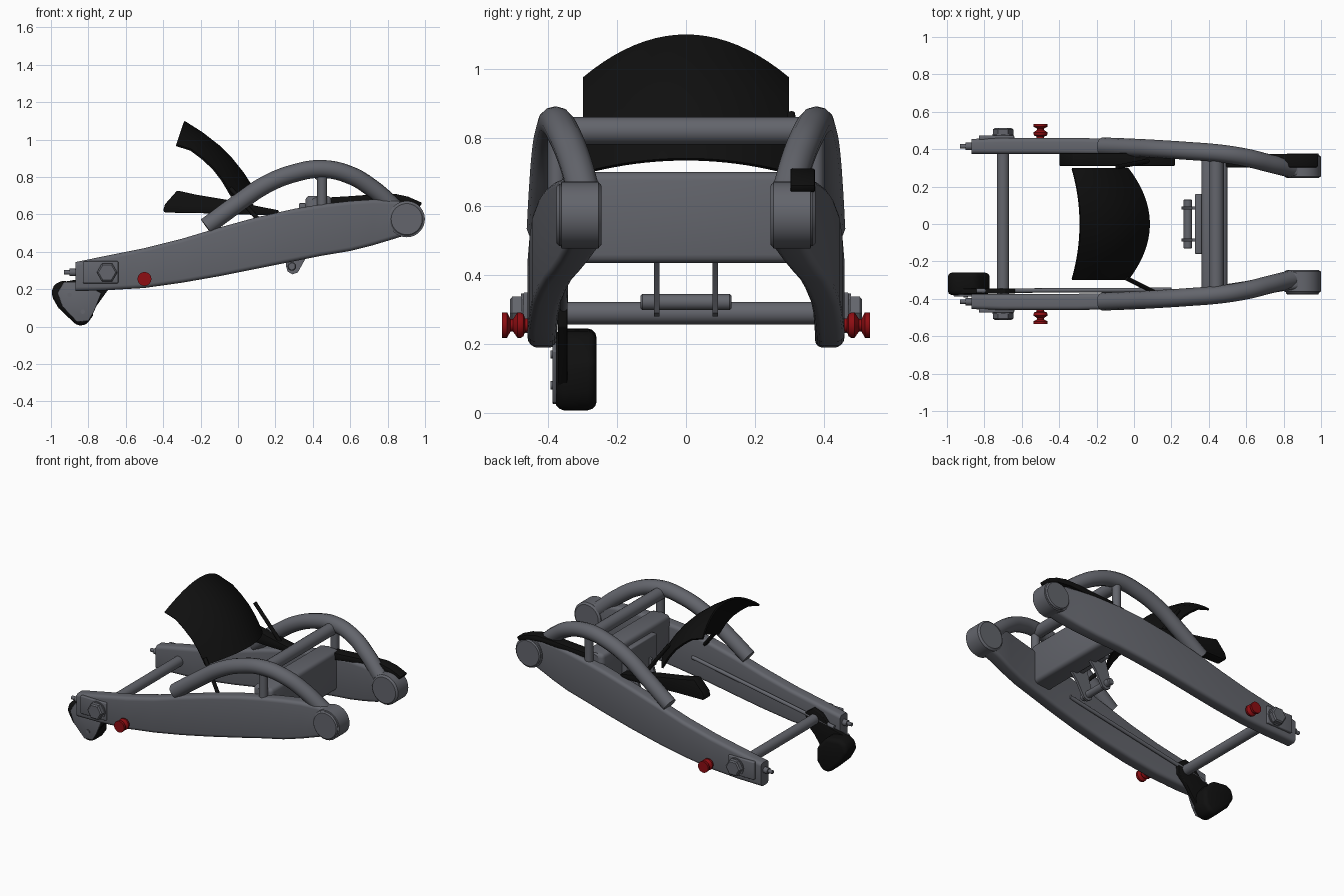
import bpy, bmesh, math
from mathutils import Vector

if "Cube" in bpy.data.objects:
    bpy.data.objects.remove(bpy.data.objects["Cube"])


def material(name, rgb):
    m = bpy.data.materials.new(name)
    m.use_nodes = True
    m.diffuse_color = (*rgb, 1)
    m.node_tree.nodes["Principled BSDF"].inputs["Base Color"].default_value = (*rgb, 1)
    return m


GREY = material("grey metal", (0.125, 0.13, 0.15))
BLACK = material("black plastic", (0.005, 0.005, 0.005))
RED = material("red anodised", (0.27, 0.004, 0.006))


def finish(name, bm, mat, mirror=False, bevel=0.0, segments=3):
    """Bevel the sharp edges, shade, and optionally mirror across y."""
    bmesh.ops.recalc_face_normals(bm, faces=bm.faces)
    if bevel:
        sharp = [e for e in bm.edges if e.is_manifold and e.calc_face_angle() > 0.7]
        bmesh.ops.bevel(bm, geom=sharp, offset=bevel, segments=segments,
                        profile=0.5, affect='EDGES', clamp_overlap=True)
    mesh = bpy.data.meshes.new(name)
    bm.to_mesh(mesh)
    bm.free()
    ob = bpy.data.objects.new(name, mesh)
    bpy.context.collection.objects.link(ob)
    mesh.materials.append(mat)
    bpy.ops.object.select_all(action='DESELECT')
    ob.select_set(True)
    bpy.context.view_layer.objects.active = ob
    bpy.ops.object.shade_smooth_by_angle(angle=math.radians(35))
    if mirror:
        mod = ob.modifiers.new("mirror", 'MIRROR')
        mod.use_axis = (False, True, False)
        mod.use_mirror_merge = False
    return ob


def skin(bm, rings, caps=True):
    """Join closed rings of points into a surface."""
    rows = [[bm.verts.new(p) for p in ring] for ring in rings]
    n = len(rows[0])
    for a, b in zip(rows, rows[1:]):
        for i in range(n):
            j = (i + 1) % n
            bm.faces.new((a[i], a[j], b[j], b[i]))
    if caps:
        bm.faces.new(rows[0])
        bm.faces.new(rows[-1][::-1])


def plate(name, outline, y0, y1, mat, **kw):
    """Extrude an (x, z) outline from y0 to y1."""
    bm = bmesh.new()
    skin(bm, [[(x, y, z) for x, z in outline] for y in (y0, y1)])
    return finish(name, bm, mat, **kw)


def box(name, x0, x1, y0, y1, z0, z1, mat, **kw):
    return plate(name, [(x0, z0), (x1, z0), (x1, z1), (x0, z1)], y0, y1, mat, **kw)


def turned(name, x, z, profile, mat, sides=32, **kw):
    """Lathe (y, radius) steps around a y-parallel axis."""
    bm = bmesh.new()
    turn = 2 * math.pi / sides
    skin(bm, [[(x + r * math.cos(i * turn), y, z + r * math.sin(i * turn))
               for i in range(sides)] for y, r in profile])
    return finish(name, bm, mat, **kw)


def rod(name, a, b, radius, mat, **kw):
    a, b = Vector(a), Vector(b)
    q = (b - a).to_track_quat('Z', 'Y')
    circle = [q @ Vector((radius * math.cos(t * math.pi / 8),
                          radius * math.sin(t * math.pi / 8), 0)) for t in range(16)]
    bm = bmesh.new()
    skin(bm, [[p + c for c in circle] for p in (a, b)])
    return finish(name, bm, mat, **kw)


def rounded_section(x, y0, y1, z0, z1, r):
    pts = []
    corners = [(y1 - r, z1 - r), (y0 + r, z1 - r), (y0 + r, z0 + r), (y1 - r, z0 + r)]
    for k, (cy, cz) in enumerate(corners):
        for s in range(5):
            t = (k + s / 4) * math.pi / 2
            pts.append((x, cy + r * math.cos(t), cz + r * math.sin(t)))
    return pts


# Main arms: x, inner y, outer y, bottom z, top z
stations = [(-0.87, .375, .455, .19, .345), (-0.7, .375, .46, .195, .38),
            (-0.5, .375, .46, .207, .42), (-0.3, .373, .46, .235, .47),
            (-0.1, .37, .455, .27, .53), (0.1, .362, .447, .31, .585),
            (0.3, .345, .43, .35, .63), (0.45, .328, .413, .38, .655),
            (0.6, .305, .392, .405, .672), (0.72, .28, .372, .435, .68),
            (0.82, .258, .355, .465, .677), (0.9, .25, .345, .49, .665)]
bm = bmesh.new()
skin(bm, [rounded_section(*s, 0.022) for s in stations])
finish("side_arms", bm, GREY, mirror=True)

# Pivot hubs
turned("pivot_hubs", 0.902, 0.575, [(.245, .085), (.255, .097), (.362, .097), (.364, .09),
       (.368, .09), (.376, .083)], GREY, sides=48, mirror=True)

# Arched brace tubes
curve = bpy.data.curves.new("arch", 'CURVE')
curve.dimensions = '3D'
curve.bevel_depth = 0.048
curve.bevel_resolution = 4
curve.resolution_u = 8
arch = [(-.17, .415, .535), (0, .408, .66), (.15, .4, .76), (.3, .39, .82), (.45, .378, .843),
        (.6, .355, .81), (.72, .325, .738), (.84, .295, .635)]
spline = curve.splines.new('BEZIER')
spline.bezier_points.add(len(arch) - 1)
for point, co in zip(spline.bezier_points, arch):
    point.co = co
    point.handle_left_type = point.handle_right_type = 'AUTO'
curve.use_fill_caps = True
helper = bpy.data.objects.new("arch_path", curve)
bpy.context.collection.objects.link(helper)
bm = bmesh.new()
bm.from_mesh(helper.to_mesh())
helper.to_mesh_clear()
bpy.data.objects.remove(helper)
finish("arched_braces", bm, GREY, mirror=True)

# Cross members and posts
rod("upper_cross_tube", (.44, -.37, .82), (.44, .37, .82), .04, GREY)
box("cross_box", .36, .50, -.36, .36, .435, .70, GREY, bevel=0.025)
rod("brace_posts", (.45, .375, .6), (.45, .375, .83), .027, GREY, mirror=True)
turned("post_bosses", .42, .66, [(.29, .03), (.3, .04), (.35, .04), (.36, .03)], GREY, mirror=True)

# Linkage mount under the cross box
box("link_base", .325, .365, -.16, .16, .45, .66, GREY, bevel=.008)
plate("link_ears", [(.37, .55), (.31, .52), (.255, .33), (.265, .295), (.29, .28),
      (.32, .29), (.37, .38), (.42, .44)], .077, .093, GREY, mirror=True)
turned("link_shaft", .288, .322, [(-.132, .018), (-.127, .023), (.127, .023), (.132, .018)], GREY)

# Axle, adjuster blocks, nuts and bolts
turned("axle", -.7, .29, [(-.47, .033), (.47, .033)], GREY)
box("adjuster_blocks", -.83, -.64, .45, .474, .232, .35, GREY, mirror=True, bevel=.006)
turned("axle_washers", -.7, .29, [(.47, .057), (.48, .057)], GREY, mirror=True)
turned("axle_nuts", -.7, .29, [(.478, .055), (.505, .055), (.512, .046)], GREY,
       sides=6, mirror=True)
rod("adjuster_bolts", (-.93, .415, .29), (-.85, .415, .29), .012, GREY, mirror=True)
rod("adjuster_nuts", (-.9, .415, .29), (-.868, .415, .29), .02, GREY, mirror=True)

# Stand spools
turned("stand_spools", -.5, .255, [(.45, .02), (.468, .02), (.472, .032), (.48, .037),
       (.49, .037), (.503, .018), (.51, .018), (.52, .037), (.535, .037)],
       RED, sides=24, mirror=True)

# Curved wheel fender lofted between its crown and edge paths
crown = [(-.285, 1.1), (-.19, 1.04), (-.1, .97), (-.03, .9), (.03, .825), (.085, .74)]
edge = [(-.33, .975), (-.25, .95), (-.19, .905), (-.13, .85), (-.08, .785), (-.03, .70)]
bm = bmesh.new()
grid = []
steps = 20
for (cx, cz), (ex, ez) in zip(crown, edge):
    row = []
    for i in range(steps + 1):
        u = 2 * i / steps - 1
        k = u * u
        row.append(bm.verts.new((cx + (ex - cx) * k, .3 * u, cz + (ez - cz) * k)))
    grid.append(row)
for a, b in zip(grid, grid[1:]):
    for i in range(steps):
        bm.faces.new((a[i], a[i + 1], b[i + 1], b[i]))
bmesh.ops.recalc_face_normals(bm, faces=bm.faces)
bmesh.ops.solidify(bm, geom=bm.faces[:], thickness=0.012)
finish("wheel_fender", bm, BLACK)
rod("fender_stay_front", (.12, -.37, .56), (-.04, -.29, .74), .012, BLACK)
rod("fender_stay_back", (.09, .34, .62), (-.09, .305, .87), .012, BLACK)

# Chain guard and slider on the back arm
plate("chain_guard", [(-.4, .62), (-.39, .655), (-.325, .728), (-.22, .705), (-.02, .672),
      (.1, .645), (.22, .622), (.21, .595), (0, .6), (-.2, .607), (-.39, .61)],
      .31, .38, BLACK, bevel=.006, segments=2)
plate("chain_slider", [(.47, .69), (.6, .698), (.74, .708), (.84, .71), (.91, .695),
      (.985, .662), (.97, .64), (.9, .665), (.8, .675), (.6, .66), (.47, .64)],
      .303, .375, BLACK, bevel=.006, segments=2)

# Brake caliper with its bracket and torque rod on the front arm
plate("brake_caliper", [(-1, .17), (-.985, .225), (-.94, .245), (-.84, .235), (-.77, .15),
      (-.775, .06), (-.81, .01), (-.86, .005), (-.96, .1)], -.38, -.26, BLACK, bevel=.025)
plate("caliper_cover", [(-.965, .18), (-.93, .24), (-.85, .24), (-.73, .18), (-.77, .08),
      (-.8, .03), (-.86, .025), (-.94, .11)], -.388, -.376, GREY, bevel=.004)
plate("caliper_bracket", [(-.93, .24), (-.8, .05), (-.7, .19), (-.64, .25), (-.635, .32),
      (-.69, .36), (-.75, .34), (-.82, .26)], -.372, -.345, BLACK, bevel=.004)
rod("torque_rod", (-.84, -.357, .27), (.2, -.352, .46), .012, GREY)
for k, (x, z) in enumerate([(-.9, .17), (-.83, .08)]):
    turned(f"caliper_bolt_{k + 1}", x, z, [(-.394, .012), (-.38, .012)], GREY, sides=12)
